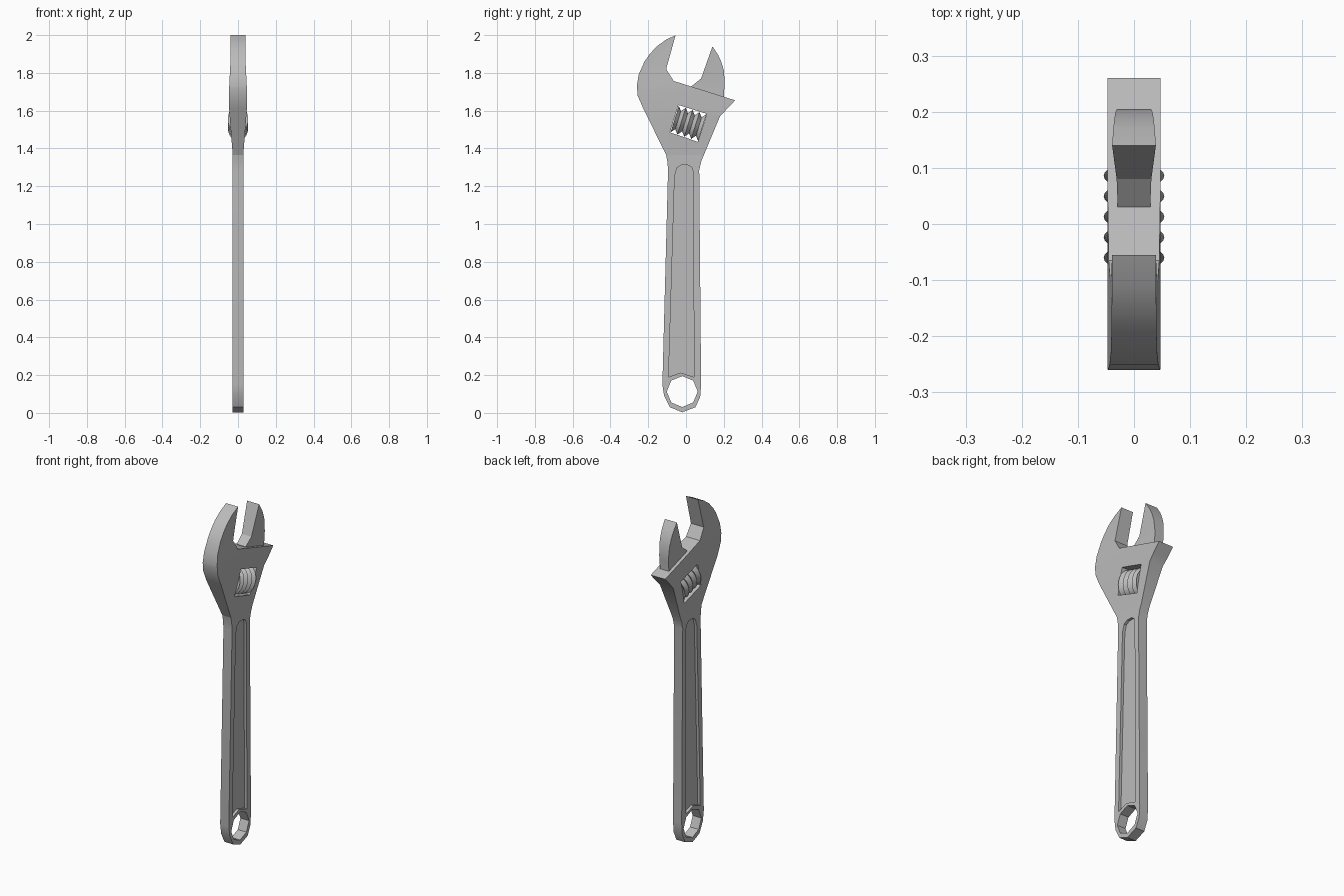
import bpy, bmesh, math
from mathutils import Matrix, Vector

old = bpy.data.objects.get("Cube")
if old:
    bpy.data.objects.remove(old, do_unlink=True)

steel = bpy.data.materials.new("grey steel")
steel.use_nodes = True
steel.diffuse_color = (0.5, 0.5, 0.5, 1)
steel.node_tree.nodes["Principled BSDF"].inputs["Base Color"].default_value = (0.5, 0.5, 0.5, 1)


def make_object(name, bm):
    bmesh.ops.recalc_face_normals(bm, faces=bm.faces[:])
    mesh = bpy.data.meshes.new(name)
    bm.to_mesh(mesh)
    bm.free()
    mesh.materials.append(steel)
    obj = bpy.data.objects.new(name, mesh)
    bpy.context.collection.objects.link(obj)
    return obj


def prism(outline, x0, x1):
    """Extrude a (y, z) outline along x."""
    bm = bmesh.new()
    face = bm.faces.new([bm.verts.new((x0, y, z)) for y, z in outline])
    ext = bmesh.ops.extrude_face_region(bm, geom=[face])
    moved = [v for v in ext["geom"] if isinstance(v, bmesh.types.BMVert)]
    bmesh.ops.translate(bm, verts=moved, vec=(x1 - x0, 0, 0))
    return bm


def shape_thickness(bm, profile):
    """Give a prism a half thickness that changes with height."""
    for z, _ in profile:
        bmesh.ops.bisect_plane(bm, geom=bm.verts[:] + bm.edges[:] + bm.faces[:],
                               plane_co=(0, 0, z), plane_no=(0, 0, 1))
    for v in bm.verts:
        width = profile[0][1] if v.co.z < profile[0][0] else profile[-1][1]
        for (za, wa), (zb, wb) in zip(profile, profile[1:]):
            if za <= v.co.z <= zb:
                width = wa + (wb - wa) * (v.co.z - za) / (zb - za)
        v.co.x = math.copysign(width, v.co.x)


def cut(target, bm, name):
    cutter = make_object(name, bm)
    cutter.hide_render = True
    cutter.hide_viewport = True
    mod = target.modifiers.new(name, 'BOOLEAN')
    mod.operation = 'DIFFERENCE'
    mod.solver = 'EXACT'
    mod.object = cutter
    return cutter


def smooth(obj):
    bpy.ops.object.select_all(action='DESELECT')
    obj.select_set(True)
    bpy.context.view_layer.objects.active = obj
    bpy.ops.object.shade_smooth_by_angle(angle=math.radians(30))


# Body: handle, head and fixed jaw in one profile
body_outline = [
    (-0.055, 2.0), (-0.11, 1.973), (-0.155, 1.94), (-0.192, 1.9), (-0.22, 1.86),
    (-0.251, 1.79), (-0.26, 1.73), (-0.256, 1.68), (-0.23, 1.62), (-0.105, 1.365),
    (-0.098, 1.325), (-0.095, 1.285), (-0.125, 0.15), (-0.116, 0.09), (-0.085, 0.03),
    (-0.02, 0.003), (0.05, 0.03), (0.075, 0.085), (0.08, 0.15), (0.07, 1.285),
    (0.08, 1.33), (0.18, 1.57), (0.26, 1.655), (-0.065, 1.757), (-0.105, 1.82)]
bm = prism(body_outline, -0.03, 0.03)
shape_thickness(bm, [(1.365, 0.028), (1.61, 0.047), (1.72, 0.047), (1.84, 0.041), (2.0, 0.039)])
body = make_object("wrench_body", bm)

# Octagonal hanging hole
ring = [(-0.02 + 0.082 * math.sin(i * math.pi / 4), 0.113 + 0.082 * math.cos(i * math.pi / 4))
        for i in range(8)]
cutters = [cut(body, prism(ring, -0.2, 0.2), "hole_cutter")]

# Window for the worm screw
window = [(-0.04, 1.63), (0.11, 1.583), (0.063, 1.435), (-0.085, 1.485)]
cutters.append(cut(body, prism(window, -0.2, 0.2), "window_cutter"))

# Long recess on both faces of the handle
recess = [(-0.092, 0.19), (-0.028, 0.213), (0.042, 0.19), (0.039, 1.275), (0.03, 1.3),
          (0.01, 1.312), (-0.025, 1.312), (-0.047, 1.298), (-0.06, 1.255)]
for side, label in ((1, "left"), (-1, "right")):
    cutters.append(cut(body, prism(recess, side * 0.012, side * 0.2), label + "_recess_cutter"))

# Apply the cuts, then drop the cutters
bpy.ops.object.select_all(action='DESELECT')
body.select_set(True)
bpy.context.view_layer.objects.active = body
for mod in list(body.modifiers):
    bpy.ops.object.modifier_apply(modifier=mod.name)
for cutter in cutters:
    bpy.data.objects.remove(cutter, do_unlink=True)
smooth(body)

# Sliding jaw, narrower where it enters the head
jaw_outline = [(0.14, 1.94), (0.08, 1.77), (0.03, 1.73), (0.03, 1.68), (0.2, 1.63),
               (0.2, 1.675), (0.205, 1.75), (0.2, 1.815), (0.187, 1.858), (0.17, 1.895)]
bm = prism(jaw_outline, -0.04, 0.04)
shape_thickness(bm, [(1.73, 0.029), (1.94, 0.039)])
smooth(make_object("sliding_jaw", bm))

# Ridged worm screw, an oval turned shape lying across the window
bm = bmesh.new()
axis = Vector((0, 0.955, -0.297)).normalized()
across = Vector((0, -axis.z, axis.y))
centre = Vector((0, 0.013, 1.533))
sides, ridges, length = 24, 5, 0.153
steps = 2 * (ridges - 1)
rings = []
for i in range(steps + 1):
    radius = 1.0 if i % 2 == 0 else 0.68
    mid = centre + axis * length * (i / steps - 0.5)
    rings.append([bm.verts.new(mid + Vector((0.054 * radius * math.cos(a), 0, 0))
                               + across * 0.074 * radius * math.sin(a))
                  for a in (2 * math.pi * k / sides for k in range(sides))])
for a, b in zip(rings, rings[1:]):
    for k in range(sides):
        n = (k + 1) % sides
        bm.faces.new((a[k], a[n], b[n], b[k]))
bm.faces.new(rings[0])
bm.faces.new(rings[-1])
smooth(make_object("worm_screw", bm))
